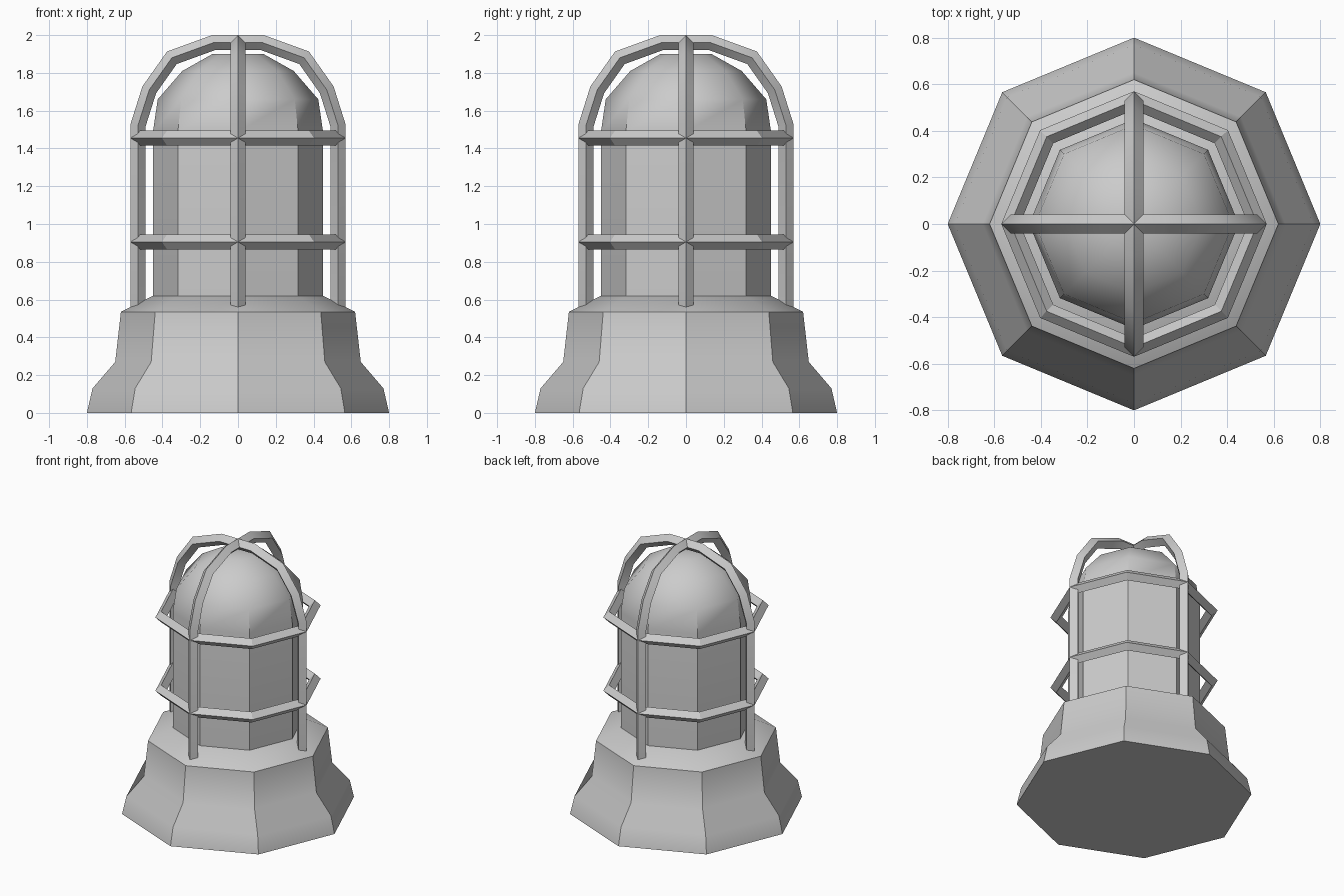
import bpy, bmesh
from math import cos, sin, pi, radians
from mathutils import Vector

if "Cube" in bpy.data.objects:
    bpy.data.objects.remove(bpy.data.objects["Cube"])


def finish(name, bm, angle):
    bmesh.ops.recalc_face_normals(bm, faces=bm.faces)
    mesh = bpy.data.meshes.new(name)
    bm.to_mesh(mesh)
    bm.free()
    ob = bpy.data.objects.new(name, mesh)
    bpy.context.collection.objects.link(ob)
    bpy.ops.object.select_all(action='DESELECT')
    ob.select_set(True)
    bpy.context.view_layer.objects.active = ob
    bpy.ops.object.shade_smooth_by_angle(angle=radians(angle))
    return ob


def skin(bm, rings, closed=False):
    n = len(rings[0])
    pairs = list(zip(rings, rings[1:] + rings[:1]))
    for a, b in pairs if closed else pairs[:-1]:
        for i in range(n):
            j = (i + 1) % n
            bm.faces.new((a[i], a[j], b[j], b[i]))
    if not closed:
        bm.faces.new(rings[0])
        bm.faces.new(rings[-1])


# Eight-sided turned solid from (radius, height) points
def lathe(name, profile, angle):
    bm = bmesh.new()
    skin(bm, [[bm.verts.new((r * cos(k * pi / 4), r * sin(k * pi / 4), z))
               for k in range(8)] for r, z in profile])
    return finish(name, bm, angle)


# Diamond-section bar swept along an (x, z) path with mitred bends
def arch(name, path, size, turn):
    bm = bmesh.new()
    pts = [Vector((x, 0, z)) for x, z in path]
    side = Vector((0, 1, 0))
    rings = []
    for i, p in enumerate(pts):
        d1 = (p - pts[i - 1]).normalized() if i else (pts[1] - p).normalized()
        d2 = (pts[i + 1] - p).normalized() if i < len(pts) - 1 else d1
        t = (d1 + d2).normalized()
        out = side.cross(t) * (size / t.dot(d1))
        rings.append([bm.verts.new(p + o)
                      for o in (out, side * size, -out, -side * size)])
    skin(bm, rings)
    ob = finish(name, bm, 35)
    ob.rotation_euler.z = turn
    return ob


# Diamond-section hoop
def hoop(name, radius, z, size):
    bm = bmesh.new()
    section = [(size, 0), (0, size), (-size, 0), (0, -size)]
    skin(bm, [[bm.verts.new(((radius + a) * cos(k * pi / 4),
                             (radius + a) * sin(k * pi / 4), z + b))
               for a, b in section] for k in range(8)], closed=True)
    return finish(name, bm, 30)


# Flared base and domed lens
lathe("base", [(.80, 0), (.77, .13), (.65, .27), (.62, .535), (.45, .62)], 33)
lathe("lens", [(.45, .60), (.45, 1.49), (.425, 1.66), (.295, 1.81), (.135, 1.90)], 40)

# Guard cage: two crossed arches and two hoops
half = [(.53, .56), (.53, 1.52), (.47, 1.71), (.35, 1.88), (.13, 1.96)]
path = [(-x, z) for x, z in half] + half[::-1]
arch("guard_arch_x", path, .04, 0)
arch("guard_arch_y", path, .04, pi / 2)
hoop("lower_guard_hoop", .53, .905, .04)
hoop("upper_guard_hoop", .53, 1.455, .04)
